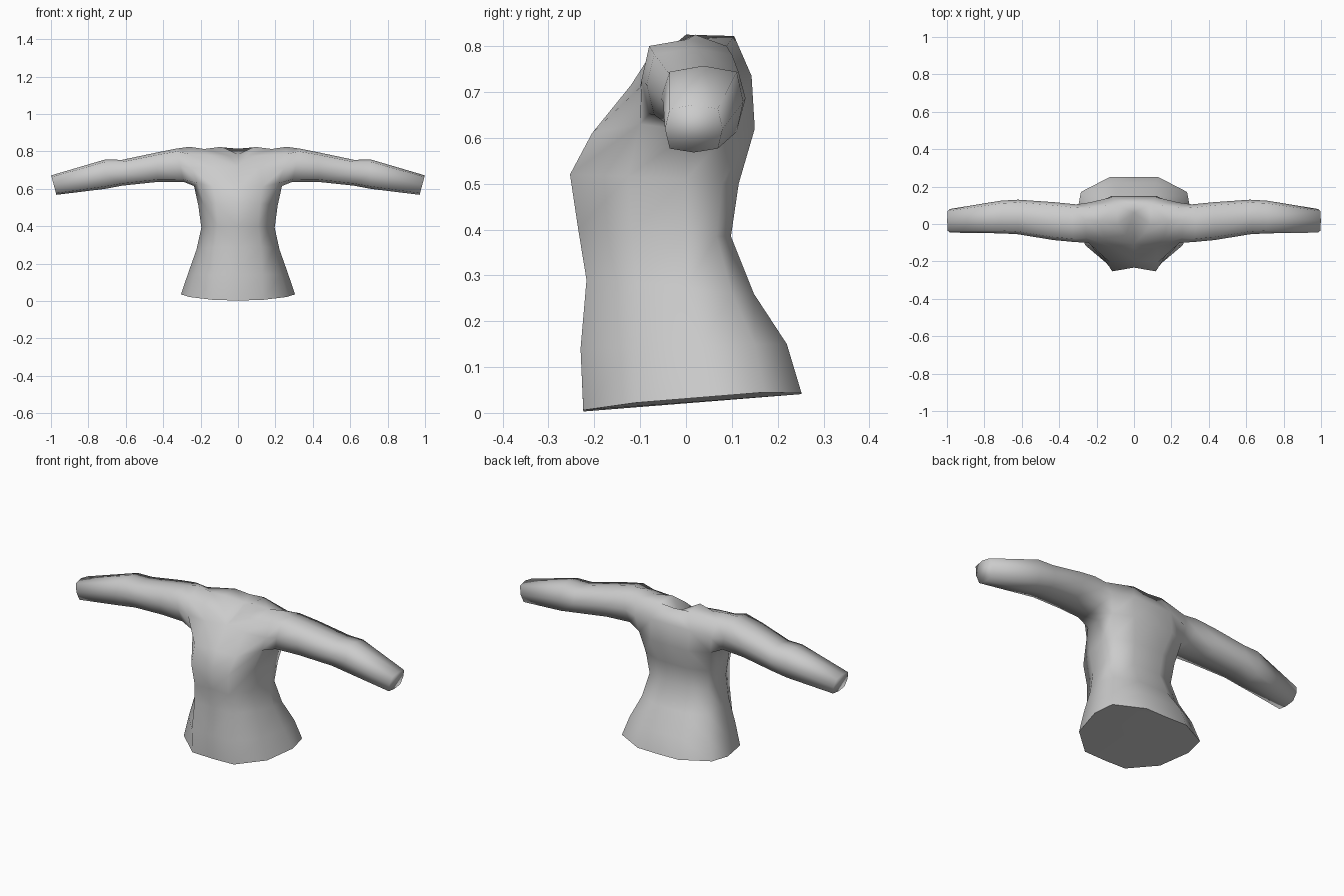
import bpy, bmesh, math

if "Cube" in bpy.data.objects:
    bpy.data.objects.remove(bpy.data.objects["Cube"])

fabric = bpy.data.materials.new("light grey fabric")
fabric.diffuse_color = (0.6, 0.6, 0.6, 1)
fabric.use_nodes = True
fabric.node_tree.nodes["Principled BSDF"].inputs["Base Color"].default_value = fabric.diffuse_color

bm = bmesh.new()


def row(*pts):
    return [bm.verts.new(p) for p in pts]


def bridge(a, b, closed=False):
    n = len(a)
    for i in range(n if closed else n - 1):
        j = (i + 1) % n
        bm.faces.new((a[i], a[j], b[j], b[i]))


# Torso half rows, front centre round to back centre:
# front z, back z, half width, front y, back y, front recess, side y
def torso_row(zf, zb, w, yf, yb, recess, ys):
    zm = (zf + zb) / 2
    return row((0, yf + recess, zf), (min(0.13, 0.55 * w), yf, zf),
               (0.86 * w, yf * 0.5, zf * 0.6 + zm * 0.4), (w, ys, zm),
               (0.93 * w, yb * 0.68, zb), (0.42 * w, yb, zb), (0, yb, zb))


rows = [torso_row(*r) for r in (
    (0.003, 0.043, 0.305, -0.224, 0.252, 0.0, 0.06),
    (0.14, 0.15, 0.268, -0.23, 0.22, 0.0, 0.03),
    (0.29, 0.26, 0.222, -0.217, 0.148, 0.0, 0.0),
    (0.40, 0.385, 0.196, -0.235, 0.098, 0.01, 0.0),
    (0.52, 0.50, 0.212, -0.253, 0.115, 0.02, 0.0))]
# Raise the hem at the sides
for v, z in zip(rows[0], (0.003, 0.006, 0.022, 0.036, 0.045, 0.043, 0.041)):
    v.co.z = z
arm = row((0, -0.195, 0.61), (0.13, -0.205, 0.61), (0.215, -0.10, 0.63),
          (0.235, 0.015, 0.615), (0.225, 0.10, 0.62), (0.12, 0.15, 0.62), (0, 0.15, 0.62))
rows.append(arm)
for a, b in zip(rows, rows[1:]):
    bridge(a, b)

# Chest, shoulder and upper back panels
chest = row((0, -0.108, 0.72), (0.12, -0.12, 0.715), (0.245, -0.10, 0.71))
front = row((0.045, -0.06, 0.775), (0.16, -0.075, 0.78), (0.255, -0.075, 0.785))
top = row((0.088, 0.0, 0.825), (0.18, 0.015, 0.813), (0.26, 0.02, 0.825))
upper = row((0.255, 0.085, 0.795), (0.09, 0.105, 0.822), (0, 0.105, 0.815))
back = row((0.24, 0.115, 0.71), (0.12, 0.143, 0.735), (0, 0.143, 0.735))
bridge(arm[:3], chest)
bridge(chest, front)
bridge(front, top)
bridge(arm[4:], back)
bridge(back, upper)
bm.faces.new((top[0], top[1], upper[1]))
bm.faces.new((top[1], top[2], upper[0], upper[1]))

# Neck filling, dipped in the middle
dip = bm.verts.new((0, 0.06, 0.785))
neck = [chest[0], front[0], top[0], upper[1], upper[2]]
for a, b in zip(neck, neck[1:]):
    bm.faces.new((a, b, dip))


# Sleeve rings from the armhole to the cuff: x, y range, z range, slant
def sleeve_ring(x, y0, y1, z0, z1, slant):
    ring = []
    for k in range(8):
        t = math.radians(-90 - 45 * k)
        s = 1.18 if k % 2 else 1.0
        c, h = math.cos(t) * s, math.sin(t) * s
        ring.append(bm.verts.new((x + slant * h, (y0 + y1) / 2 + c * (y1 - y0) / 2,
                                  (z0 + z1) / 2 + h * (z1 - z0) / 2)))
    return ring


ring = [arm[3], arm[2], chest[2], front[2], top[2], upper[0], back[0], arm[4]]
for spec in ((0.31, -0.097, 0.105, 0.637, 0.815, 0.02),
             (0.43, -0.086, 0.117, 0.637, 0.795, 0),
             (0.62, -0.055, 0.13, 0.617, 0.755, 0),
             (0.71, -0.05, 0.125, 0.60, 0.757, 0),
             (0.985, -0.046, 0.08, 0.568, 0.672, 0.014)):
    nxt = sleeve_ring(*spec)
    bridge(ring, nxt, True)
    ring = nxt
bm.faces.new(ring)

# Underside inside the hem
bm.faces.new(rows[0])
bmesh.ops.recalc_face_normals(bm, faces=bm.faces)
for f in bm.faces:
    f.smooth = True
for a, b in zip(rows[0], rows[0][1:]):
    bm.edges.get((a, b)).smooth = False

mesh = bpy.data.meshes.new("sweater")
bm.to_mesh(mesh)
bm.free()
mesh.materials.append(fabric)
sweater = bpy.data.objects.new("sweater", mesh)
bpy.context.collection.objects.link(sweater)
mirror = sweater.modifiers.new("mirror", 'MIRROR')
mirror.use_clip = True
